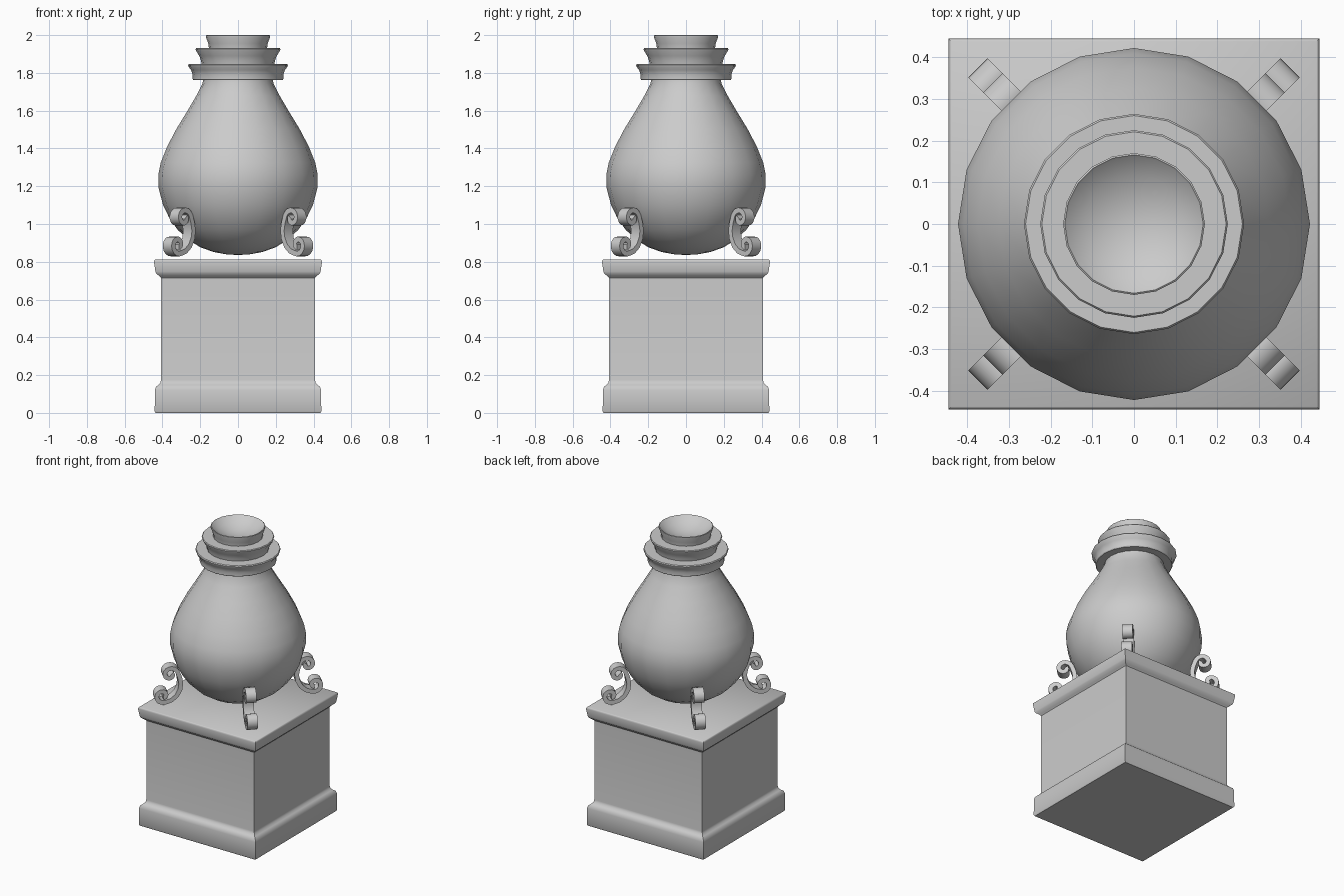
import bpy, bmesh
from math import pi, sin, cos, radians, sqrt
from mathutils import Vector

if "Cube" in bpy.data.objects:
    bpy.data.objects.remove(bpy.data.objects["Cube"])


def finish(bm, name, angle):
    bmesh.ops.recalc_face_normals(bm, faces=bm.faces)
    mesh = bpy.data.meshes.new(name)
    bm.to_mesh(mesh)
    bm.free()
    ob = bpy.data.objects.new(name, mesh)
    bpy.context.collection.objects.link(ob)
    bpy.context.view_layer.objects.active = ob
    ob.select_set(True)
    bpy.ops.object.shade_smooth_by_angle(angle=radians(angle))
    ob.select_set(False)
    return ob


def lathe(name, profile, sides, angle=30, turn=0.0, scale=1.0):
    """Closed solid from (radius, z) pairs; radius 0 becomes a single pole."""
    bm = bmesh.new()
    rings = []
    for r, z in profile:
        if r == 0:
            rings.append([bm.verts.new((0, 0, z))] * sides)
        else:
            rings.append([bm.verts.new((r * scale * cos(turn + 2 * pi * i / sides),
                                        r * scale * sin(turn + 2 * pi * i / sides), z))
                          for i in range(sides)])
    for a, b in zip(rings, rings[1:]):
        for i in range(sides):
            j = (i + 1) % sides
            bm.faces.new(list(dict.fromkeys((a[i], a[j], b[j], b[i]))))
    for ring in (rings[0], rings[-1]):
        if ring[0] != ring[1]:
            bm.faces.new(ring)
    return finish(bm, name, angle)


# Square moulded pedestal (half widths)
lathe("pedestal", [(.436, 0), (.441, .008), (.440, .12), (.435, .137), (.422, .148),
                   (.411, .158), (.408, .175), (.408, .715), (.416, .724), (.433, .738),
                   (.437, .748), (.445, .800), (.443, .808), (.438, .812)],
      4, 40, pi / 4, sqrt(2))

# Pear-shaped urn body
lathe("urn_body", [(0, .836), (.06, .839), (.13, .852), (.20, .877), (.265, .918),
                   (.32, .970), (.365, 1.035), (.397, 1.10), (.42, 1.19), (.422, 1.26),
                   (.409, 1.325), (.375, 1.41), (.325, 1.505), (.27, 1.595),
                   (.22, 1.68), (.187, 1.745), (.185, 1.775)], 20, 35)

# Stepped, flared neck rings with a dished mouth
lathe("neck_lower_ring", [(.18, 1.762), (.236, 1.762), (.240, 1.768), (.240, 1.79),
                          (.248, 1.815), (.262, 1.832), (.264, 1.841), (.260, 1.847),
                          (.18, 1.847)], 20)
lathe("neck_middle_ring", [(.15, 1.846), (.192, 1.846), (.196, 1.865), (.205, 1.890),
                           (.223, 1.918), (.225, 1.926), (.221, 1.931), (.14, 1.931)], 20)
lathe("neck_mouth", [(.14, 1.930), (.154, 1.930), (.157, 1.955), (.170, 1.990),
                     (.170, 1.997), (.166, 2.0), (.162, 1.996), (.12, 1.965),
                     (.06, 1.943), (0, 1.935)], 20)


# C-shaped scroll feet: spiral, curved back, spiral
def spiral(centre, a0, a1, r0, r1, n):
    pts = []
    for i in range(n + 1):
        t = i / n
        a, r = radians(a0 + (a1 - a0) * t), r0 + (r1 - r0) * t
        pts.append(Vector((centre[0] + r * cos(a), centre[1] + r * sin(a))))
    return pts


path = (spiral((.432, 1.031), -210, 165, .012, .049, 18)
        + [Vector(p) for p in ((.371, 1.005), (.364, .965), (.370, .925), (.390, .885), (.422, .857))]
        + spiral((.478, .890), 240, 615, .050, .012, 18))


def scroll(name, turn, half_width=.033, half_thick=.014):
    bm = bmesh.new()
    radial = Vector((cos(turn), sin(turn), 0))
    side = Vector((-sin(turn), cos(turn), 0))
    up = Vector((0, 0, 1))
    rings = []
    for i, p in enumerate(path):
        d = (path[min(i + 1, len(path) - 1)] - path[max(i - 1, 0)]).normalized()
        normal = Vector((-d.y, d.x))
        ring = []
        for s, t in ((-1, -1), (1, -1), (1, 1), (-1, 1)):
            q = p + normal * half_thick * t
            ring.append(bm.verts.new(radial * q.x + up * q.y + side * half_width * s))
        rings.append(ring)
    for a, b in zip(rings, rings[1:]):
        for i in range(4):
            j = (i + 1) % 4
            bm.faces.new((a[i], a[j], b[j], b[i]))
    bm.faces.new(rings[0])
    bm.faces.new(rings[-1])
    finish(bm, name, 40)


for k, label in enumerate(("back_right", "back_left", "front_left", "front_right")):
    scroll("scroll_foot_" + label, pi / 4 + k * pi / 2)
